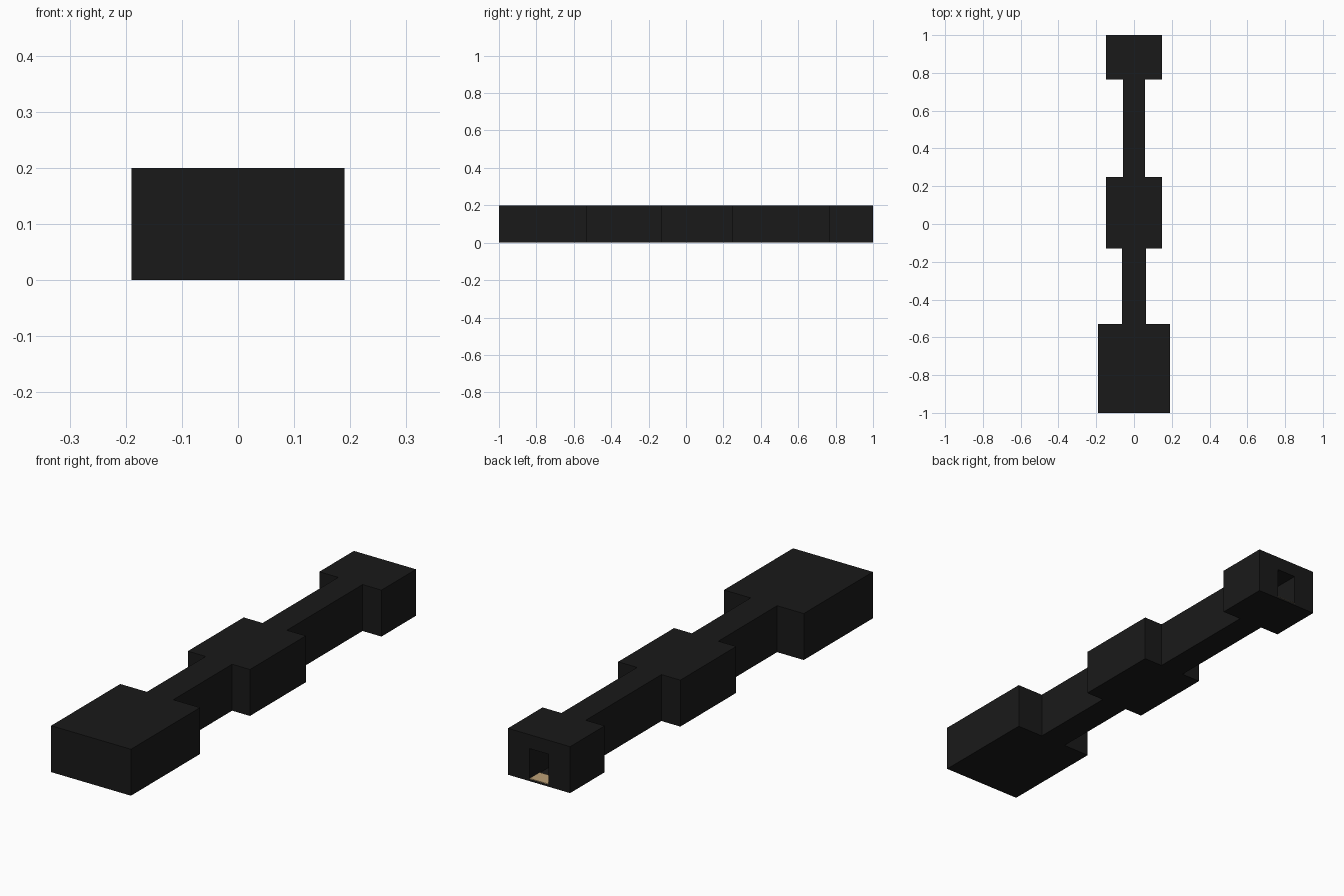
import bpy, bmesh

if "Cube" in bpy.data.objects:
    bpy.data.objects.remove(bpy.data.objects["Cube"])

H = 0.2
FLOOR = 0.008


def material(name, rgb):
    m = bpy.data.materials.new(name)
    m.diffuse_color = (*rgb, 1)
    m.use_nodes = True
    m.node_tree.nodes["Principled BSDF"].inputs["Base Color"].default_value = m.diffuse_color
    return m


def prism(name, sections, z0, z1, mat=None):
    """Extrude a stepped plan, symmetric in x, from (y0, y1, half_width) sections."""
    right = [p for y0, y1, w in sections for p in ((w, y0), (w, y1))]
    outline = right + [(-x, y) for x, y in reversed(right)]
    bm = bmesh.new()
    face = bm.faces.new([bm.verts.new((x, y, z0)) for x, y in outline])
    top = bmesh.ops.extrude_face_region(bm, geom=[face])["geom"]
    verts = [v for v in top if isinstance(v, bmesh.types.BMVert)]
    bmesh.ops.translate(bm, verts=verts, vec=(0, 0, z1 - z0))
    bmesh.ops.recalc_face_normals(bm, faces=bm.faces[:])
    mesh = bpy.data.meshes.new(name)
    bm.to_mesh(mesh)
    bm.free()
    ob = bpy.data.objects.new(name, mesh)
    bpy.context.collection.objects.link(ob)
    if mat:
        mesh.materials.append(mat)
    return ob


dark = material("dark_stone", (0.01, 0.01, 0.01))
tan = material("tan_floor", (0.5, 0.35, 0.18))

# Outer shell: three chambers joined by two corridors
shell = prism("chamber_walls", [
    (-1.0, -0.53, 0.19),
    (-0.53, -0.13, 0.063),
    (-0.13, 0.25, 0.148),
    (0.25, 0.765, 0.058),
    (0.765, 1.0, 0.148),
], 0, H, dark)

# Hollow interior, opening through the back doorway
hollow = prism("interior_cutter", [
    (-0.96, -0.57, 0.15),
    (-0.57, -0.09, 0.046),
    (-0.09, 0.21, 0.108),
    (0.21, 1.1, 0.046),
], FLOOR, 0.14, dark)
hollow.hide_render = True
hollow.hide_set(True)

cut = shell.modifiers.new("hollow", "BOOLEAN")
cut.operation = "DIFFERENCE"
cut.solver = "EXACT"
cut.object = hollow

# Tan floor slab inside the doorway
prism("doorway_floor", [(0.93, 0.999, 0.046)], FLOOR - 0.004, FLOOR + 0.003, tan)
